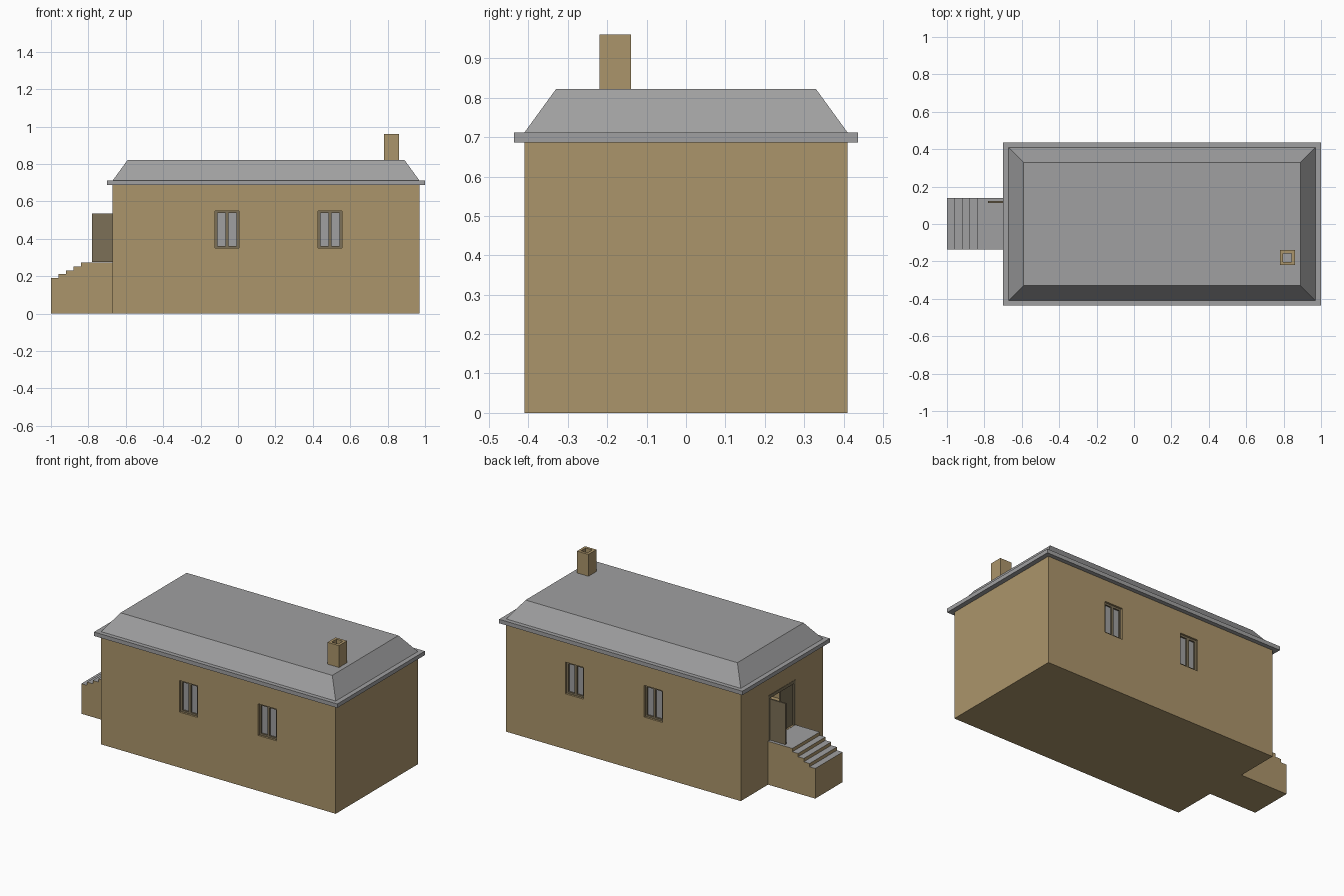
import bpy, bmesh

if "Cube" in bpy.data.objects:
    bpy.data.objects.remove(bpy.data.objects["Cube"])


def material(name, rgb):
    m = bpy.data.materials.new(name)
    m.diffuse_color = (*rgb, 1)
    m.use_nodes = True
    m.node_tree.nodes["Principled BSDF"].inputs["Base Color"].default_value = m.diffuse_color
    return m


TAN = material("tan plaster", (0.41, 0.30, 0.146))
GREY = material("light grey", (0.35, 0.35, 0.355))
BROWN = material("dark brown wood", (0.20, 0.16, 0.095))


def new_object(name, bm, *mats):
    bmesh.ops.recalc_face_normals(bm, faces=bm.faces)
    me = bpy.data.meshes.new(name)
    bm.to_mesh(me)
    bm.free()
    for m in mats:
        me.materials.append(m)
    ob = bpy.data.objects.new(name, me)
    bpy.context.collection.objects.link(ob)
    return ob


def box(name, x, y, z, mat):
    bm = bmesh.new()
    bmesh.ops.create_cube(bm, size=1)
    for v in bm.verts:
        v.co = [lo + (c + 0.5) * (hi - lo) for c, (lo, hi) in zip(v.co, (x, y, z))]
    return new_object(name, bm, mat)


def cut(target, x, y, z):
    cutter = box("cutter", x, y, z, TAN)
    cutter.hide_render = True
    mod = target.modifiers.new("cut", 'BOOLEAN')
    mod.operation, mod.solver, mod.object = 'DIFFERENCE', 'EXACT', cutter
    bpy.context.view_layer.objects.active = target
    bpy.ops.object.modifier_apply(modifier=mod.name)
    bpy.data.objects.remove(cutter)


# Hollow house body with a door opening in the left end
walls = box("walls", (-0.67, 0.97), (-0.41, 0.41), (0, 0.69), TAN)
cut(walls, (-0.63, 0.93), (-0.37, 0.37), (0.275, 0.66))
cut(walls, (-0.75, -0.60), (-0.135, 0.135), (0.275, 0.56))

# Recessed double windows, two on each long side
for side in (-1, 1):
    def depth(a, b):
        return tuple(sorted((side * a, side * b)))
    for x0 in (-0.122, 0.428):
        x1, z0, z1 = x0 + 0.127, 0.35, 0.55
        cut(walls, (x0, x1), depth(0.385, 0.45), (z0, z1))
        box("window_pane", (x0, x1), depth(0.383, 0.389), (z0, z1), GREY)
        fr, mid = depth(0.384, 0.398), (x0 + x1) / 2
        for a, b in ((x0, x0 + 0.012), (mid - 0.008, mid + 0.008), (x1 - 0.012, x1)):
            box("window_upright", (a, b), fr, (z0, z1), BROWN)
        for a, b in ((z0, z0 + 0.012), (z1 - 0.012, z1)):
            box("window_rail", (x0, x1), fr, (a, b), BROWN)

# Door frame, one leaf open outwards and one closed
for a, b in ((-0.135, -0.12), (0.12, 0.135)):
    box("door_jamb", (-0.672, -0.635), (a, b), (0.275, 0.56), BROWN)
box("door_head", (-0.672, -0.635), (-0.135, 0.135), (0.54, 0.56), BROWN)
box("open_door_leaf", (-0.78, -0.665), (0.112, 0.122), (0.276, 0.535), BROWN)
box("closed_door_leaf", (-0.66, -0.65), (-0.12, 0.0), (0.276, 0.54), BROWN)

# Entrance stairs: stepped profile, grey treads
profile = [(-0.67, 0), (-1.0, 0)]
for i in range(5):
    z = 0.19 + 0.021 * i
    profile.append((-1.0 + 0.04 * i, z))
    profile.append((-0.96 + 0.04 * i if i < 4 else -0.67, z))
bm = bmesh.new()
face = bm.faces.new([bm.verts.new((x, -0.135, z)) for x, z in profile])
ext = bmesh.ops.extrude_face_region(bm, geom=[face])
for v in ext["geom"]:
    if isinstance(v, bmesh.types.BMVert):
        v.co.y = 0.138
stairs = new_object("entrance_stairs", bm, TAN, GREY)
for p in stairs.data.polygons:
    p.material_index = int(p.normal.z > 0.5)

# Eaves slab and hipped roof with a flat top
box("eaves", (-0.70, 1.0), (-0.437, 0.437), (0.687, 0.712), GREY)
roof = box("roof", (-0.67, 0.97), (-0.41, 0.41), (0.712, 0.822), GREY)
for v in roof.data.vertices:
    if v.co.z > 0.8:
        v.co.x += 0.08 if v.co.x < 0 else -0.08
        v.co.y += 0.08 if v.co.y < 0 else -0.08

# Chimney with an open flue
chimney = box("chimney", (0.78, 0.86), (-0.22, -0.14), (0.80, 0.96), TAN)
cut(chimney, (0.797, 0.843), (-0.203, -0.157), (0.78, 1.0))
